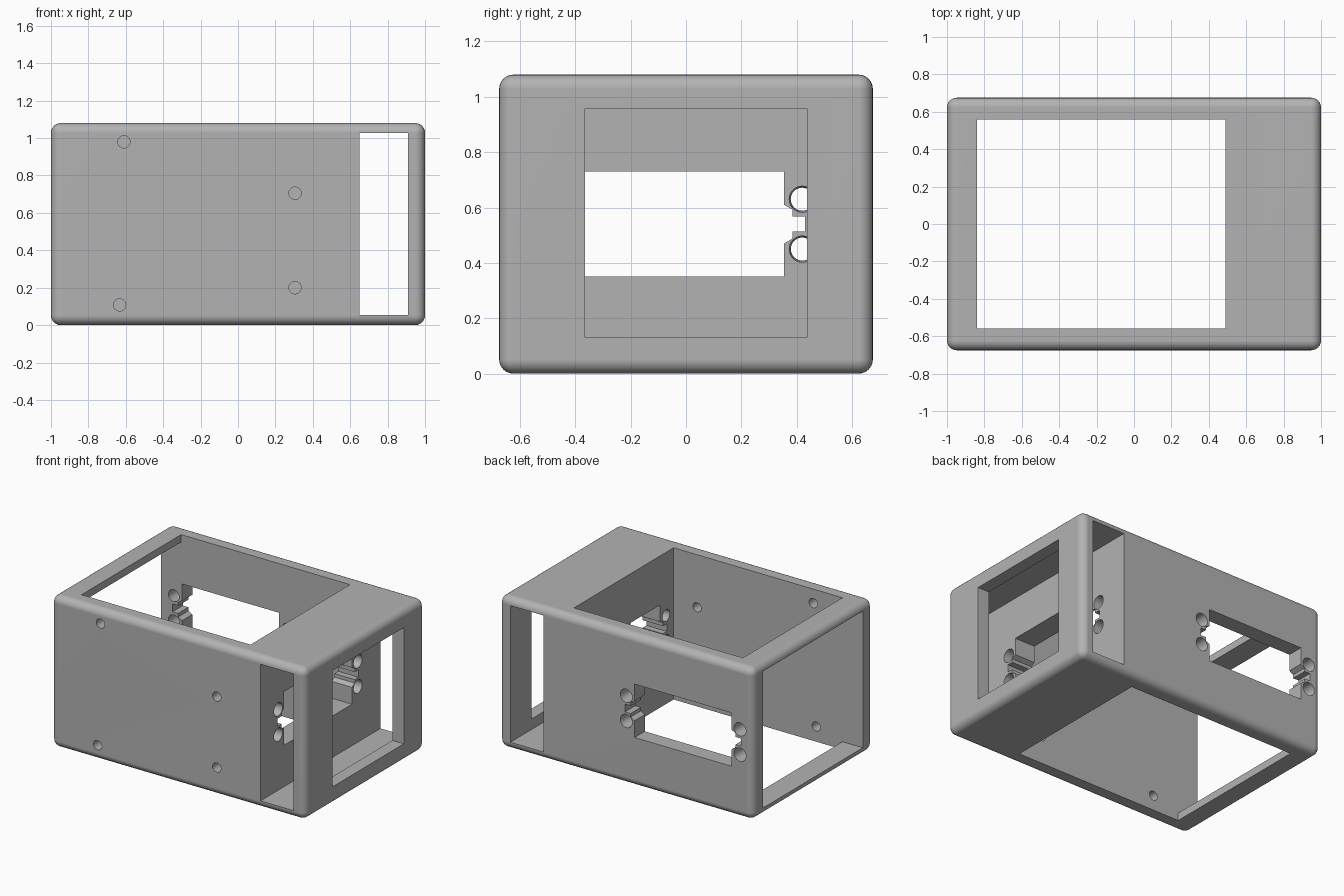
import bpy, bmesh, math
from mathutils import Vector

old = bpy.data.objects.get("Cube")
if old:
    bpy.data.objects.remove(old, do_unlink=True)

grey = bpy.data.materials.new("plain_grey")
grey.use_nodes = True
colour = (0.45, 0.45, 0.45, 1)
grey.diffuse_color = colour
grey.node_tree.nodes["Principled BSDF"].inputs["Base Color"].default_value = colour

WIDTH, DEPTH, HEIGHT = 2.0, 1.35, 1.08
FLOOR, CEILING = 0.055, 1.027
MID_Z = 0.54


def new_object(name, bm):
    bmesh.ops.recalc_face_normals(bm, faces=bm.faces[:])
    mesh = bpy.data.meshes.new(name)
    bm.to_mesh(mesh)
    bm.free()
    obj = bpy.data.objects.new(name, mesh)
    bpy.context.collection.objects.link(obj)
    return obj


def place(axis, u, v, d):
    return Vector((d, u, v)) if axis == "x" else Vector((u, d, v))


def loft(axis, near, far, start, end):
    """Closed solid between two matching outlines along an axis."""
    bm = bmesh.new()
    a = [bm.verts.new(place(axis, u, v, start)) for u, v in near]
    b = [bm.verts.new(place(axis, u, v, end)) for u, v in far]
    bm.faces.new(a)
    bm.faces.new(b[::-1])
    for i in range(len(a)):
        j = (i + 1) % len(a)
        bm.faces.new((a[i], b[i], b[j], a[j]))
    return new_object("cutter", bm)


def rect(u0, u1, v0, v1):
    return [(u0, v0), (u1, v0), (u1, v1), (u0, v1)]


def circle(u, v, radius, sides=32):
    steps = [2 * math.pi * i / sides for i in range(sides)]
    return [(u + radius * math.cos(t), v + radius * math.sin(t)) for t in steps]


def cut(target, cutter):
    mod = target.modifiers.new("cut", "BOOLEAN")
    mod.operation = "DIFFERENCE"
    mod.solver = "EXACT"
    mod.object = cutter
    bpy.context.view_layer.objects.active = target
    bpy.ops.object.modifier_apply(modifier=mod.name)
    bpy.data.objects.remove(cutter, do_unlink=True)


def cut_motor_mount(target, axis, centre, inner, outer):
    """Rectangular opening with stepped end notches and four tapered screw holes."""
    quarter = [(0.382, 0.19), (0.382, 0.07), (0.413, 0.052), (0.413, 0.027), (0.457, 0.027)]
    half = quarter + [(u, -v) for u, v in reversed(quarter)]
    outline = half + [(-u, -v) for u, v in half]
    shape = [(centre + u, MID_Z + v) for u, v in outline]
    cut(target, loft(axis, shape, shape, inner - 0.02, outer + 0.02))
    for su in (-1, 1):
        for sv in (-1, 1):
            u, v = centre + su * 0.448, MID_Z + sv * 0.09
            cut(target, loft(axis, circle(u, v, 0.041), circle(u, v, 0.048),
                             inner - 0.02, outer + 0.02))


# Rounded outer block
bm = bmesh.new()
bmesh.ops.create_cube(bm, size=1)
for v in bm.verts:
    v.co = (v.co.x * WIDTH, v.co.y * DEPTH, (v.co.z + 0.5) * HEIGHT)
bmesh.ops.bevel(bm, geom=bm.edges[:], offset=0.052, segments=6,
                profile=0.5, affect="EDGES")
housing = new_object("housing", bm)
housing.data.materials.append(grey)

# Main bay, open above, below and at the end
bay = [(-1.2, FLOOR), (-0.84, FLOOR), (-0.84, -0.2), (0.49, -0.2),
       (0.49, 1.3), (-0.84, 1.3), (-0.84, CEILING), (-1.2, CEILING)]
cut(housing, loft("y", bay, bay, -0.56, 0.56))

# Side slot running from front to back
slot = rect(0.65, 0.91, FLOOR, CEILING)
cut(housing, loft("y", slot, slot, -1, 1))

# Window in the end wall
window = rect(-0.365, 0.437, 0.13, 0.957)
cut(housing, loft("x", window, window, 0.8, 1.1))

# Motor mounts in the partition and the back wall
cut_motor_mount(housing, "x", -0.028, 0.49, 0.65)
cut_motor_mount(housing, "y", -0.45, 0.56, 0.675)

# Screw holes through the front wall
for x, z in ((-0.61, 0.98), (0.305, 0.705), (0.305, 0.2), (-0.633, 0.108)):
    hole = circle(x, z, 0.033)
    cut(housing, loft("y", hole, hole, -0.8, -0.5))

# Smooth fillets, crisp cut edges
bpy.ops.object.select_all(action="DESELECT")
housing.select_set(True)
bpy.context.view_layer.objects.active = housing
bpy.ops.object.shade_smooth_by_angle(angle=math.radians(30))
weighted = housing.modifiers.new("flat_panels", "WEIGHTED_NORMAL")
weighted.keep_sharp = True
